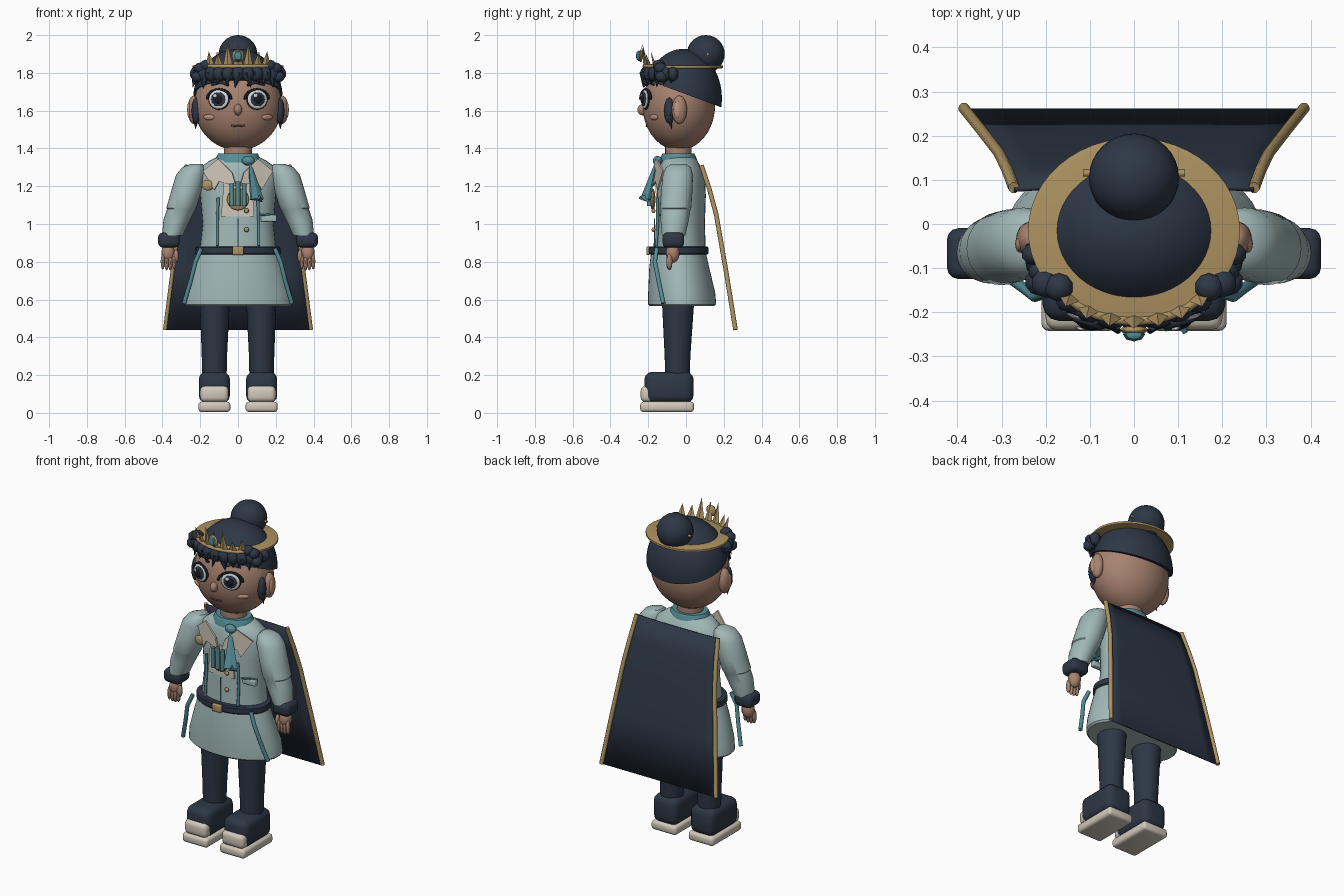
import bpy, bmesh, math, random
from mathutils import Vector, Matrix

random.seed(4)
cube = bpy.data.objects.get("Cube")
if cube:
    bpy.data.objects.remove(cube)


def material(name, r, g, b):
    m = bpy.data.materials.new(name)
    m.use_nodes = True
    m.diffuse_color = (r, g, b, 1)
    m.node_tree.nodes["Principled BSDF"].inputs["Base Color"].default_value = (r, g, b, 1)
    return m


NAVY = material("navy", .026, .038, .06)
COAT = material("pale_blue_grey", .36, .48, .48)
SKIN = material("skin", .39, .225, .16)
GOLD = material("gold", .42, .29, .12)
CREAM = material("cream", .64, .58, .49)
TEAL = material("teal", .09, .27, .31)
BLACK = material("near_black", .008, .01, .015)
WHITE = material("eye_white", .68, .7, .7)
BLUSH = material("blush", .52, .29, .21)
BROWN = material("lip_brown", .16, .06, .045)


def finish(name, bm, mat, smooth=True):
    bmesh.ops.recalc_face_normals(bm, faces=bm.faces)
    me = bpy.data.meshes.new(name)
    bm.to_mesh(me)
    bm.free()
    ob = bpy.data.objects.new(name, me)
    bpy.context.collection.objects.link(ob)
    me.materials.append(mat)
    if smooth:
        bpy.ops.object.select_all(action='DESELECT')
        ob.select_set(True)
        bpy.context.view_layer.objects.active = ob
        bpy.ops.object.shade_smooth_by_angle(angle=math.radians(40))
    return ob


def loft(name, rings, mat, n=32):
    """Stack of level ellipses given as x, y, z, rx, ry."""
    bm = bmesh.new()
    loops = []
    for x, y, z, rx, ry in rings:
        loops.append([bm.verts.new((x + rx * math.cos(a), y + ry * math.sin(a), z))
                      for a in (math.tau * i / n for i in range(n))])
    for a, b in zip(loops, loops[1:]):
        for i in range(n):
            bm.faces.new((a[i], a[(i + 1) % n], b[(i + 1) % n], b[i]))
    bm.faces.new(loops[0])
    bm.faces.new(loops[-1])
    return finish(name, bm, mat)


def ball(name, loc, size, mat, aim=None, seg=24):
    bm = bmesh.new()
    bmesh.ops.create_uvsphere(bm, u_segments=seg, v_segments=seg // 2, radius=1)
    turn = Vector(aim).to_track_quat('-Y', 'Z').to_matrix().to_4x4() if aim else Matrix()
    bm.transform(Matrix.Translation(loc) @ turn @ Matrix.Diagonal((*size, 1)))
    return finish(name, bm, mat)


def box(name, loc, size, mat, bevel=.01):
    bm = bmesh.new()
    bmesh.ops.create_cube(bm, size=1)
    bm.transform(Matrix.Translation(loc) @ Matrix.Diagonal((*size, 1)))
    bmesh.ops.bevel(bm, geom=bm.edges[:], offset=bevel, segments=3, profile=.5, affect='EDGES')
    return finish(name, bm, mat)


def cone(name, base, tip, radius, mat, flat=.5, sides=4):
    bm = bmesh.new()
    bmesh.ops.create_cone(bm, cap_ends=True, segments=sides, radius1=radius, radius2=0, depth=1)
    d = Vector(tip) - Vector(base)
    bm.transform(Matrix.Translation((Vector(tip) + Vector(base)) / 2)
                 @ d.to_track_quat('Z', 'Y').to_matrix().to_4x4() @ Matrix.Diagonal((1, flat, d.length, 1)))
    return finish(name, bm, mat, False)


def tube(name, pts, radius, mat):
    cu = bpy.data.curves.new(name, 'CURVE')
    cu.dimensions = '3D'
    cu.bevel_depth, cu.bevel_resolution, cu.use_fill_caps = radius, 2, True
    sp = cu.splines.new('POLY')
    sp.points.add(len(pts) - 1)
    for p, c in zip(sp.points, pts):
        p.co = (*c, 1)
    cu.materials.append(mat)
    ob = bpy.data.objects.new(name, cu)
    bpy.context.collection.objects.link(ob)
    bpy.ops.object.select_all(action='DESELECT')
    ob.select_set(True)
    bpy.context.view_layer.objects.active = ob
    bpy.ops.object.convert(target='MESH')
    return ob


def plate(name, outline, y, mat, curve=1.2, thick=.009):
    """Thin panel drawn in x, z and bent round the chest."""
    bm = bmesh.new()
    bm.faces.new([bm.verts.new((x, y + curve * x * x, z)) for x, z in outline])
    ob = finish(name, bm, mat, False)
    ob.modifiers.new("thickness", 'SOLIDIFY').thickness = thick
    ob.modifiers["thickness"].offset = 0
    return ob


# Body and coat
loft("neck", [(0, -.04, 1.3, .075, .07), (0, -.04, 1.44, .075, .07)], SKIN)
loft("coat_torso", [(0, -.03, .84, .205, .135), (0, -.03, 1, .187, .13), (0, -.025, 1.15, .2, .13),
                    (0, -.025, 1.25, .215, .125), (0, -.03, 1.3, .2, .11), (0, -.035, 1.335, .15, .095),
                    (0, -.035, 1.36, .1, .08)], COAT)
loft("coat_skirt", [(0, -.02, .565, .28, .17), (0, -.02, .575, .29, .18), (0, -.023, .64, .283, .177),
                    (0, -.035, .76, .245, .16), (0, -.04, .85, .215, .145)], COAT, 48)
loft("belt", [(0, -.04, .838, .22, .152), (0, -.04, .845, .227, .158),
              (0, -.04, .875, .225, .158), (0, -.04, .882, .215, .152)], NAVY)
box("belt_buckle", (0, -.2, .858), (.06, .02, .045), GOLD, .006)
loft("neck_collar", [(0, -.04, 1.325, .125, .1), (0, -.04, 1.345, .12, .097),
                     (0, -.04, 1.372, .105, .085), (0, -.04, 1.372, .07, .06)], TEAL)

# Chest trim
plate("shirt_front", [(-.09, 1.04), (.085, 1.04), (.075, 1.22), (-.075, 1.22)], -.163, CREAM)
ball("brooch", (0, -.176, 1.13), (.058, .014, .058), GOLD)
for i in (-1, 0, 1):
    tube("brooch_bar", [(i * .033, -.194, 1.095), (i * .033, -.194, 1.225 - .01 * abs(i))], .012, TEAL)
cone("scarf_tail", (.1, -.215, 1.13), (.055, -.15, 1.36), .045, TEAL, .35, 6)
cone("scarf_tip", (.1, -.215, 1.14), (.13, -.2, 1.115), .042, TEAL, .4, 6)
ball("scarf_knot", (.055, -.15, 1.335), (.035, .025, .025), TEAL)
ball("shoulder_badge", (-.16, -.14, 1.205), (.032, .012, .028), GOLD)
for z in (1.07, .97):
    ball("coat_button", (.045, -.172, z), (.013, .01, .013), GOLD, seg=12)
box("pocket_flap", (.162, -.115, 1.03), (.085, .03, .035), COAT, .006)
tube("pocket_trim", [(.12, -.138, 1.047), (.165, -.126, 1.05), (.205, -.1, 1.047)], .005, TEAL)
tube("coat_opening", [(0, -.166, 1.03), (0, -.168, .88)], .003, TEAL)

for s, side in ((-1, "right_"), (1, "left_")):
    lapel = [(s * x, z) for x, z in ((.105, 1.345), (.03, 1.27), (.01, 1.2), (.1, 1.225), (.125, 1.18), (.185, 1.28))]
    plate(side + "lapel", lapel, -.174, CREAM, 1.6)
    tube(side + "chest_cord", [(s * .105, -.152, 1.14), (s * .11, -.15, 1), (s * .11, -.158, .885)], .008, TEAL)
    tube(side + "hip_ribbon", [(s * .195, -.155, .87), (s * .225, -.165, .8), (s * .25, -.145, .7), (s * .285, -.12, .58)], .012, TEAL)

    # Arms and hands
    arm = [(.22, 1.318, .03, .04), (.235, 1.3, .06, .066), (.25, 1.26, .078, .08), (.275, 1.17, .08, .083),
           (.3, 1.085, .079, .083), (.3, 1.08, .075, .08), (.325, 1.02, .07, .075), (.347, .94, .055, .062)]
    loft(side + "sleeve", [(s * x, -.04 - .025 * (1.3 - z) / .35, z, rx, ry) for x, z, rx, ry in arm], COAT)
    box(side + "cuff", (s * .366, -.067, .915), (.115, .115, .08), NAVY, .026)
    ball(side + "palm", (s * .37, -.07, .845), (.036, .036, .05), SKIN)
    for i in range(4):
        x = s * (.338 + .02 * i)
        ball(side + "finger", (x, -.088, .793 + .006 * abs(i - 1.5)), (.0115, .016, .042), SKIN, seg=12)
    ball(side + "thumb", (s * .328, -.088, .83), (.014, .016, .035), SKIN, seg=12)

    # Legs and shoes
    loft(side + "trouser_leg", [(s * .125, -.045, .15, .064, .064), (s * .125, -.045, .3, .067, .068),
                                (s * .123, -.042, .6, .08, .086)], NAVY)
    box(side + "shoe", (s * .125, -.09, .135), (.165, .26, .165), NAVY, .04)
    box(side + "shoe_sole", (s * .125, -.1, .032), (.17, .285, .055), CREAM, .018)
    box(side + "toe_cap", (s * .125, -.185, .1), (.15, .11, .085), CREAM, .025)

# Head
HEAD, SIZE = Vector((0, -.038, 1.63)), Vector((.232, .192, .24))
ball("head", HEAD, SIZE, SKIN, seg=48)


def face_point(x, z, lift=0):
    k = 1 - (x / SIZE.x) ** 2 - ((z - HEAD.z) / SIZE.z) ** 2
    return Vector((x, HEAD.y - SIZE.y * math.sqrt(max(k, 0)) - lift, z))


ball("nose", face_point(0, 1.605), (.022, .028, .03), SKIN)
tube("mouth", [face_point(x, 1.518 + 3 * x * x, .001) for x in (-.035, -.018, 0, .018, .035)], .005, BROWN)
for s, side in ((-1, "right_"), (1, "left_")):
    aim = (s * .3, -1, .03)
    eye = face_point(s * .1, 1.66)
    out = Vector(aim).normalized()
    for name, r, lift, mat in (("eye_rim", .059, .002, BLACK), ("eye_white", .053, .009, WHITE),
                               ("iris", .039, .016, NAVY), ("pupil", .024, .021, BLACK)):
        ball(side + name, eye + out * lift, (r, .009, r * .95), mat, aim)
    ball(side + "eye_shine", eye + out * .029 + Vector((-.014, 0, .018)), (.011, .004, .011), WHITE, aim, 12)
    tube(side + "eyelash", [face_point(s * (.1 + .064 * math.cos(a)), 1.66 + .053 * math.sin(a), .016)
                            for a in (math.pi * i / 8 for i in range(9))], .007, BLACK)
    tube(side + "eyebrow", [face_point(s * x, z, .006) for x, z in ((.05, 1.735), (.09, 1.75), (.14, 1.738))], .007, NAVY)
    ball(side + "cheek", face_point(s * .155, 1.565), (.036, .009, .015), BLUSH, (s * .7, -1, -.2))
    ball(side + "ear", (s * .235, -.035, 1.605), (.032, .04, .075), SKIN)
    ball(side + "inner_ear", (s * .258, -.045, 1.605), (.011, .02, .045), BLUSH)
    ball(side + "sideburn", (s * .222, -.088, 1.6), (.024, .028, .07), NAVY, seg=12)
    cone(side + "sideburn_tip", (s * .222, -.09, 1.58), (s * .225, -.075, 1.5), .026, NAVY, .8, 6)

# Hair cap trimmed along a sloping hairline
bm = bmesh.new()
bmesh.ops.create_uvsphere(bm, u_segments=48, v_segments=32, radius=1)
bm.transform(Matrix.Translation((0, -.015, 1.665)) @ Matrix.Diagonal((.237, .205, .262, 1)))
cut = bmesh.ops.bisect_plane(bm, geom=bm.verts[:] + bm.edges[:] + bm.faces[:], plane_co=(0, .18, 1.62),
                             plane_no=(0, .37, 1), clear_inner=True)
bmesh.ops.contextual_create(bm, geom=[e for e in cut["geom_cut"] if isinstance(e, bmesh.types.BMEdge)])
finish("hair_cap", bm, NAVY)
ball("hair_bun", (0, .105, 1.9), (.102, .1, .1), NAVY, seg=32)
tube("bun_pin", [(-.115, .115, 1.9), (.115, .115, 1.9)], .008, GOLD)

# Fringe of pointed locks
for i in range(13):
    a = math.radians(-78 + 13 * i)
    x, y = .225 * math.sin(a), -.03 - .185 * math.cos(a)
    low = 1.725 + random.uniform(-.012, .02)
    ball("fringe_root", (x, y, 1.795), (.037, .028, .04), NAVY, seg=10)
    cone("fringe_lock", (x, y, 1.8), (x * 1.02 + random.uniform(-.02, .02), y - .012, low), .036, NAVY, .65, 6)
for s in (-1, 1):
    for x, z in ((.2, 1.825), (.17, 1.84), (.215, 1.78)):
        ball("side_curl", (s * x, -.13 - .3 * (.215 - x), z), (.034, .034, .03), NAVY, seg=10)

# Gold headband and crown
loft("headband", [(0, -.015, 1.822, .225, .195), (0, -.015, 1.826, .24, .21), (0, -.015, 1.838, .24, .21),
                  (0, -.015, 1.842, .225, .195)], GOLD, 48)
arc = [math.radians(-44 + 11 * i) for i in range(9)]
tube("crown_base", [(.225 * math.sin(a), -.02 - .2 * math.cos(a), 1.835) for a in arc], .011, GOLD)
for i in range(7):
    t = i - 3
    a = math.radians(14 * t)
    x, y = .22 * math.sin(a), -.02 - .195 * math.cos(a)
    top = 1.98 - .022 * abs(t) - (.03 if t % 2 == 0 else 0)
    cone("crown_spike", (x, y, 1.835), (x * 1.05, y - .022, top), .027, GOLD, .35)
ball("crown_gem", (0, -.25, 1.89), (.025, .016, .028), TEAL, seg=8)
ball("gem_setting", (0, -.24, 1.89), (.032, .01, .034), GOLD, seg=12)

# Cape flaring down and back, with gold piping
CAPE = [(.272, .082, 1.31), (.288, .125, 1.18), (.305, .16, 1.05), (.345, .212, .75), (.385, .262, .44)]
bm = bmesh.new()
rows = [[bm.verts.new((w * u / 5, y + .012 * (1 - (u / 5) ** 2) * (z - .44), z)) for u in range(-5, 6)] for w, y, z in CAPE]
for a, b in zip(rows, rows[1:]):
    for i in range(10):
        bm.faces.new((a[i], a[i + 1], b[i + 1], b[i]))
cape = finish("cape", bm, NAVY)
cape.modifiers.new("thickness", 'SOLIDIFY').thickness = .01
for s in (-1, 1):
    tube("cape_piping", [(s * x, y, z) for x, y, z in CAPE], .013, GOLD)
